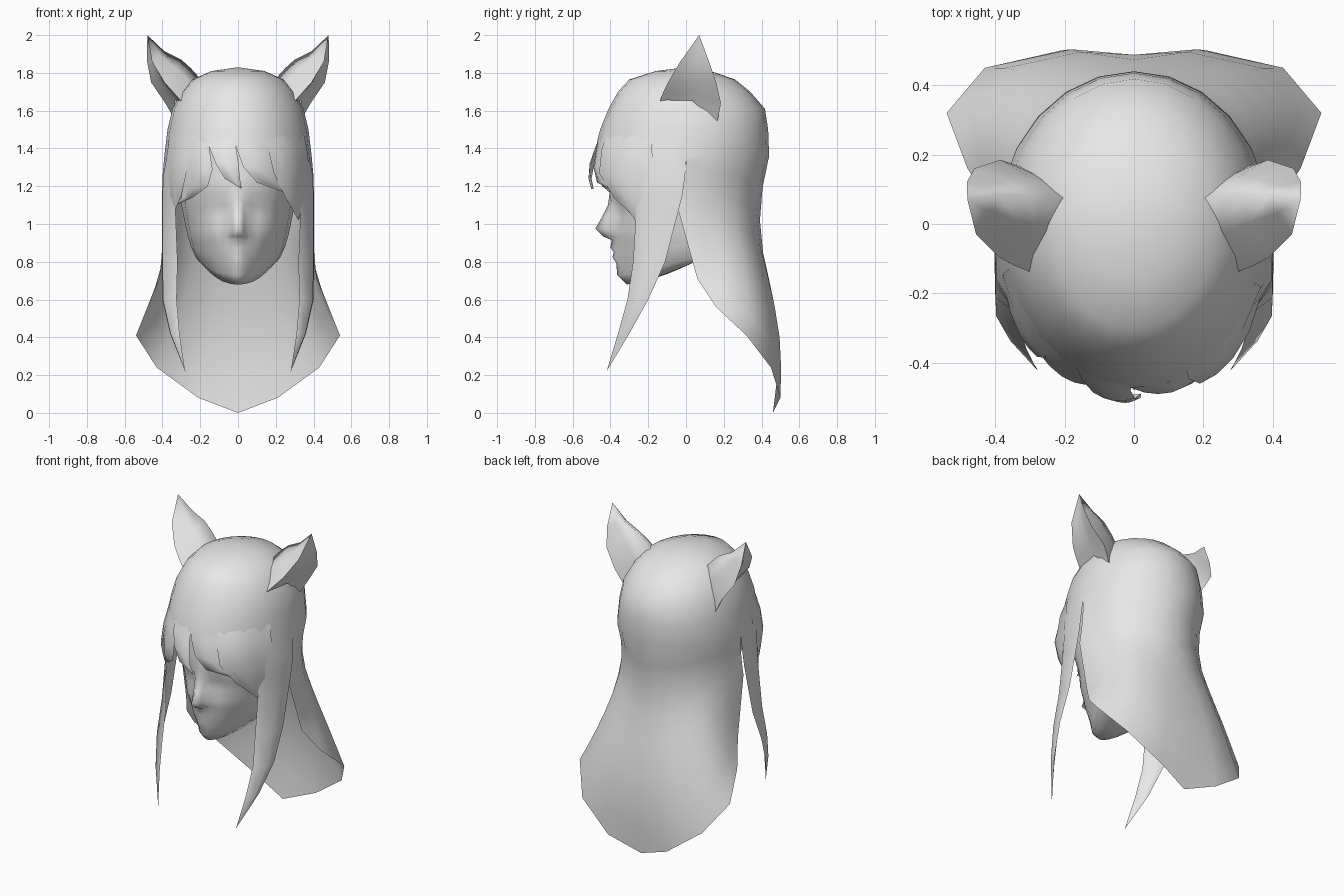
import bpy, bmesh, math
from mathutils import Vector

if "Cube" in bpy.data.objects:
    bpy.data.objects.remove(bpy.data.objects["Cube"])

grey = bpy.data.materials.new("light grey")
grey.diffuse_color = (0.8, 0.8, 0.8, 1)
grey.use_nodes = True
grey.node_tree.nodes["Principled BSDF"].inputs["Base Color"].default_value = grey.diffuse_color


def interp(table, z):
    """Piecewise linear lookup in (z, value) pairs sorted by falling z."""
    if z >= table[0][0]:
        return table[0][1]
    for (z0, a), (z1, b) in zip(table, table[1:]):
        if z >= z1:
            return a + (b - a) * (z0 - z) / (z0 - z1)
    return table[-1][1]


def sheets(name, grids, mirror=False, away=(0, 0, 1.1), angle=70):
    """Loft each grid of point rows, weld them, and face them away from a point."""
    bm = bmesh.new()
    for rows in grids:
        grid = [[bm.verts.new(p) for p in row] for row in rows]
        for a, b in zip(grid, grid[1:]):
            for j in range(len(a) - 1):
                bm.faces.new((a[j], a[j + 1], b[j + 1], b[j]))
    bmesh.ops.remove_doubles(bm, verts=bm.verts, dist=0.0005)
    bmesh.ops.recalc_face_normals(bm, faces=bm.faces)
    bm.normal_update()
    ref = Vector(away)
    if sum(f.normal.dot(f.calc_center_median() - ref) * f.calc_area() for f in bm.faces) < 0:
        bmesh.ops.reverse_faces(bm, faces=bm.faces)
    me = bpy.data.meshes.new(name)
    bm.to_mesh(me)
    bm.free()
    me.materials.append(grey)
    ob = bpy.data.objects.new(name, me)
    bpy.context.collection.objects.link(ob)
    bpy.ops.object.select_all(action='DESELECT')
    ob.select_set(True)
    bpy.context.view_layer.objects.active = ob
    bpy.ops.object.shade_smooth_by_angle(angle=math.radians(angle))
    if mirror:
        m = ob.modifiers.new("mirror", 'MIRROR')
        m.merge_threshold = 0.001


# Hair cap: half rings of (z, half width, front depth, back depth), back to front
cap = [(1.83, 0, 0, 0), (1.81, .14, .16, .13), (1.765, .24, .30, .26), (1.70, .30, .36, .34),
       (1.61, .347, .41, .418), (1.50, .373, .455, .435), (1.36, .39, .49, .44)]
cap_width = [(z, w) for z, w, f, b in cap]
cap_front = [(z, f) for z, w, f, b in cap]
cap_rows = []
for z, rx, yf, yb in cap:
    row = []
    for i in range(13):
        a = math.radians(15 * i)
        c = math.cos(a)
        zz = max(z, 1.43) if i > 8 else z               # higher rim over the forehead
        if zz > z:
            rx, yf = interp(cap_width, zz), interp(cap_front, zz)
        row.append((rx * math.sin(a), c * (yb if c > 0 else yf), zz))
    cap_rows.append(row)

# Long back hair: columns running from the cap rim to a pointed, flared hem
hem = [(0, .46, 0), (.21, .50, .08), (.43, .45, .24), (.54, .32, .41),
       (.48, .16, .56), (.415, .06, .71), (.385, -.04, 1.07)]
back_rows = []
for i in range(9):
    s = i / 8
    row = []
    for j, (bx, by, bz) in enumerate(hem):
        a = math.radians(15 * j)
        w = s ** 1.9
        wave = math.sin(2 * math.pi * s)
        waist = .022 * math.sin(2 * a) * math.sin(math.pi * s)
        x = .39 * math.sin(a) * (1 - w) + bx * w - waist
        y = .44 * math.cos(a) * (1 - w) + by * w - waist
        y -= (.05 if s < .5 else .036) * math.cos(a) * wave
        row.append((x, y, 1.36 + (bz - 1.36) * s))
    back_rows.append(row)

# Long side locks hang from the cap rim: (z, front y, back y, inner x, outer x)
side = [(1.25, -.265, -.005, .335, .40), (1.15, -.262, -.02, .333, .402),
        (1.05, -.265, -.045, .33, .402), (.80, -.28, -.11, .32, .402), (.60, -.31, -.20, .325, .40),
        (.42, -.36, -.30, .31, .36), (.22, -.42, -.42, .28, .28)]
side_rows = [[cap_rows[-1][k] for k in (8, 7, 6)]]
for z, yf, yb, xi, xo in side:
    side_rows.append([(xi, yf, z), (xo - .003, yf * .6 + yb * .4, z), (xo, yb, z)])
sheets("hair", [cap_rows, back_rows, side_rows], mirror=True)

# Fringe locks: rows of (left x, right x, z) that leave the cap and wrap the forehead
depth = [(1.5, .458), (1.36, .495), (1.25, .505), (1.18, .485), (1.02, .40)]


def fringe(name, spans, lift):
    rows = []
    for i, (xl, xr, z) in enumerate(spans):
        t = min(1, i / 2)
        row = []
        for k in range(5):
            x = xl + (xr - xl) * k / 4
            w = interp(cap_width, z) * (1 - t) + .395 * t
            d = (interp(cap_front, z) - .006) * (1 - t) + (interp(depth, z) + lift) * t
            p = 2 + .2 * t
            f = max(0, 1 - (abs(x) / w) ** p) ** (1 / p)
            row.append((x, -d * f - .012 * t * math.sin(math.pi * k / 4), z))
        rows.append(row)
    sheets(name, [rows], away=(0, 0, 1.3))


fringe("fringe_far_left", [(-.36, -.25, 1.48), (-.378, -.255, 1.36), (-.38, -.28, 1.24),
                           (-.365, -.30, 1.15), (-.33, -.33, 1.08)], .008)
fringe("fringe_left", [(-.29, -.155, 1.47), (-.28, -.152, 1.40), (-.28, -.135, 1.29),
                       (-.29, -.16, 1.20), (-.30, -.24, 1.14), (-.33, -.33, 1.10)], -.016)
fringe("fringe_middle", [(-.17, -.005, 1.47), (-.15, -.01, 1.40), (-.118, .003, 1.32),
                         (-.07, .01, 1.24), (.02, .02, 1.185)], .003)
fringe("fringe_right", [(-.015, .19, 1.47), (-.008, .18, 1.40), (.03, .19, 1.30),
                        (.10, .23, 1.22), (.29, .29, 1.15)], -.014)
fringe("fringe_far_right", [(.15, .35, 1.47), (.158, .365, 1.40), (.19, .38, 1.27),
                            (.25, .372, 1.14), (.32, .32, 1.02)], .006)

# Face: rows of (z, front y, half width, nose and lip height, rise toward the jaw hinge)
face = [(1.45, -.38, .31, 0, 0), (1.25, -.40, .31, 0, 0), (1.16, -.40, .305, .005, 0),
        (1.10, -.378, .30, .035, 0), (1.04, -.378, .29, .065, .01), (.975, -.382, .278, .098, .015),
        (.935, -.380, .27, .06, .02), (.915, -.378, .267, .015, .025), (.875, -.376, .26, .024, .04),
        (.85, -.374, .255, .008, .05), (.825, -.370, .25, .02, .055), (.79, -.363, .24, .005, .07),
        (.73, -.355, .225, .01, .095), (.68, -.315, .20, 0, .12)]
rows = []
for z, yc, w, nose, rise in face:
    row = []
    low = min(1, rise / .12)
    for u in (0, .11, .22, .38, .55, .7, .83, .93, 1):
        back = (1 - low) * (1 - (1 - u ** 2.2) ** (1 / 2.1)) + low * u ** 1.7
        y = yc + (.05 - yc) * back
        y -= nose * {0: 1, .11: .5}.get(u, 0)
        if 1.0 < z < 1.13 and u in (.22, .38):
            y += .012                                   # eye sockets
        row.append((w * u, y, z + rise * back ** 1.3))
    rows.append(row)
# Underside of the jaw
rows.append([(x * .5, y * .5 - .06, z * .5 + .362) for x, y, z in rows[-1]])
rows.append([(0, -.10, .735)] * 9)
sheets("face", [rows], mirror=True, away=(0, 0, 1.05))

# Animal ears: a front rim, top ridge and back rim, closed by a shallow outer wall
tip = (.48, .07, 2.0)
front_rim = [(.30, -.138, 1.65), (.345, -.12, 1.70), (.39, -.095, 1.75), (.455, -.03, 1.86), tip]
ridge = [(.20, .075, 1.77), (.25, .08, 1.825), (.30, .085, 1.87), (.39, .085, 1.915), tip]
back_rim = [(.325, .165, 1.535), (.385, .185, 1.64), (.46, .16, 1.75), (.482, .12, 1.865), tip]
wall = [(.335, .03, 1.655), (.365, .035, 1.70), (.405, .04, 1.76), (.45, .045, 1.865), tip]
shell, outer = [], []
for a, r, b, c in zip(*[[Vector(p) for p in rib] for rib in (front_rim, ridge, back_rim, wall)]):
    push = (r - (a + b) / 2) * .12
    shell.append([a, (a + r) / 2 + push, r, (b + r) / 2 + push, b])
    outer.append([a, (a + c) / 2, c, (b + c) / 2, b])
sheets("ear_inner_side", [shell], mirror=True, away=(.45, .04, 1.70), angle=120)
sheets("ear_outer_side", [outer], mirror=True, away=(.2, .04, 1.78))
